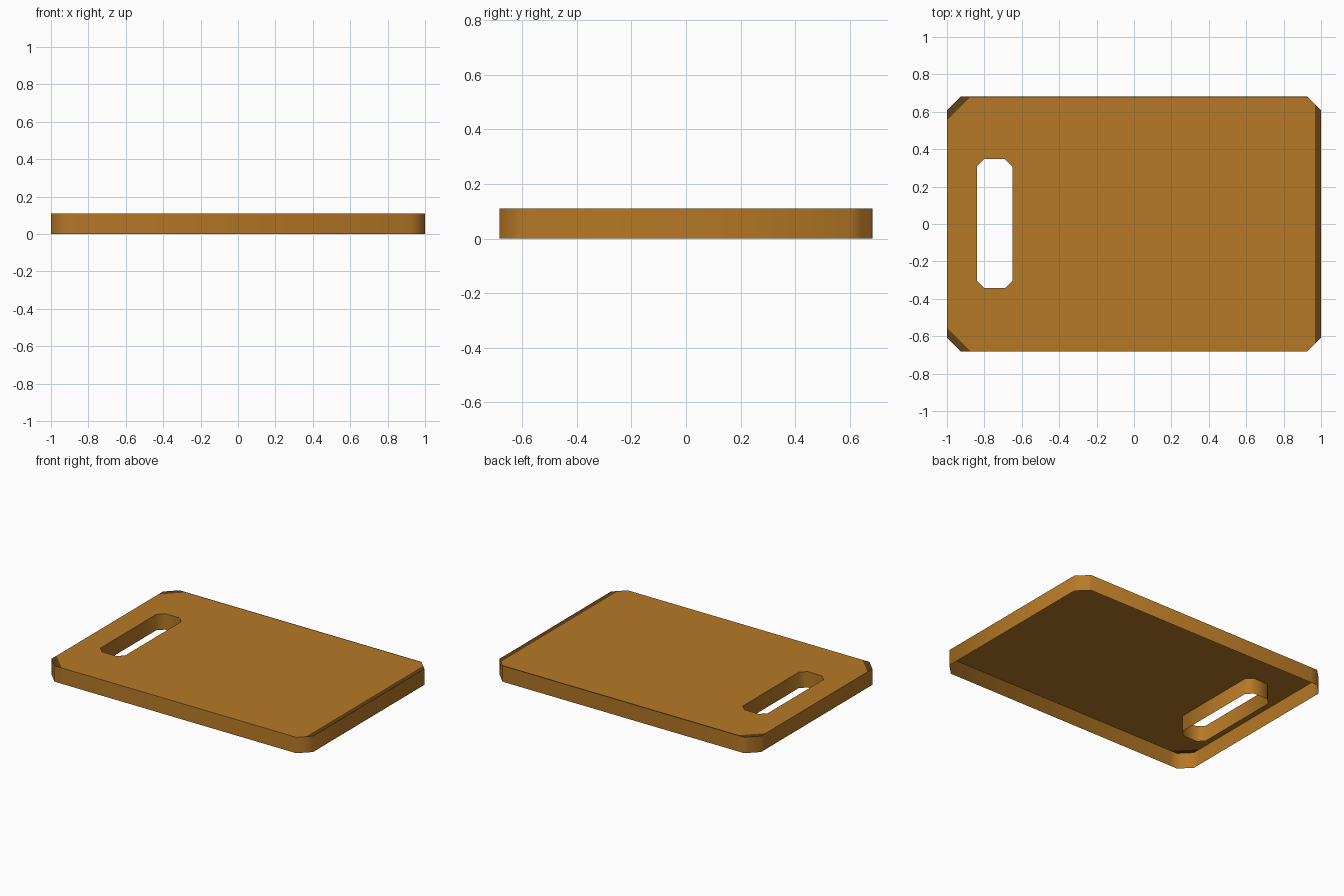
import bpy, bmesh
from mathutils import Vector

if "Cube" in bpy.data.objects:
    bpy.data.objects.remove(bpy.data.objects["Cube"])

H = 0.11


def material(name, rgb):
    m = bpy.data.materials.new(name)
    m.diffuse_color = (*rgb, 1)
    m.use_nodes = True
    m.node_tree.nodes["Principled BSDF"].inputs["Base Color"].default_value = m.diffuse_color
    return m


def loop(bm, x0, x1, y0, y1, cx, cy):
    """Closed edge loop of a rectangle with cut corners at board height."""
    pts = [(x0 + cx, y0), (x1 - cx, y0), (x1, y0 + cy), (x1, y1 - cy),
           (x1 - cx, y1), (x0 + cx, y1), (x0, y1 - cy), (x0, y0 + cy)]
    vs = [bm.verts.new((x, y, H)) for x, y in pts]
    return [bm.edges.new((vs[i], vs[(i + 1) % 8])) for i in range(8)]


bm = bmesh.new()
# Top sheet with handle slot
edges = loop(bm, -1, 1, -0.683, 0.683, 0.075, 0.075)
edges += loop(bm, -0.84, -0.65, -0.343, 0.347, 0.04, 0.04)
bmesh.ops.triangle_fill(bm, use_beauty=True, use_dissolve=False,
                        edges=edges, normal=(0, 0, 1))

# Cut lines for the dark worn edges: right strip, back strip, left corners
CORNER = 1.555
cuts = [((0.967, 0, H), (1, 0, 0)), ((0, 0.675, H), (0, 1, 0)),
        ((-CORNER, 0, H), (-1, 1, 0)), ((-CORNER, 0, H), (-1, -1, 0))]
for co, no in cuts:
    bmesh.ops.bisect_plane(bm, geom=bm.verts[:] + bm.edges[:] + bm.faces[:],
                           plane_co=co, plane_no=Vector(no).normalized())
for f in bm.faces:
    c = f.calc_center_median()
    worn = c.x > 0.967 or c.y > 0.675 or abs(c.y) - c.x > CORNER
    f.material_index = int(worn)

# Outer and slot walls, open underneath
top = set(bm.faces)
rim = [e for e in bm.edges if e.is_boundary]
ret = bmesh.ops.extrude_edge_only(bm, edges=rim)
for g in ret["geom"]:
    if isinstance(g, bmesh.types.BMVert):
        g.co.z = 0
for f in bm.faces:
    if f not in top:
        f.material_index = 0
bmesh.ops.recalc_face_normals(bm, faces=bm.faces[:])
if next(iter(top)).normal.z < 0:
    bmesh.ops.reverse_faces(bm, faces=bm.faces[:])

mesh = bpy.data.meshes.new("cutting_board")
bm.to_mesh(mesh)
bm.free()
mesh.materials.append(material("warm wood", (0.47, 0.19, 0.019)))
mesh.materials.append(material("dark wood edge", (0.12, 0.052, 0.007)))
board = bpy.data.objects.new("cutting_board", mesh)
bpy.context.collection.objects.link(board)
bpy.context.view_layer.objects.active = board
board.select_set(True)
bpy.ops.object.shade_smooth_by_angle(angle=0.9)
